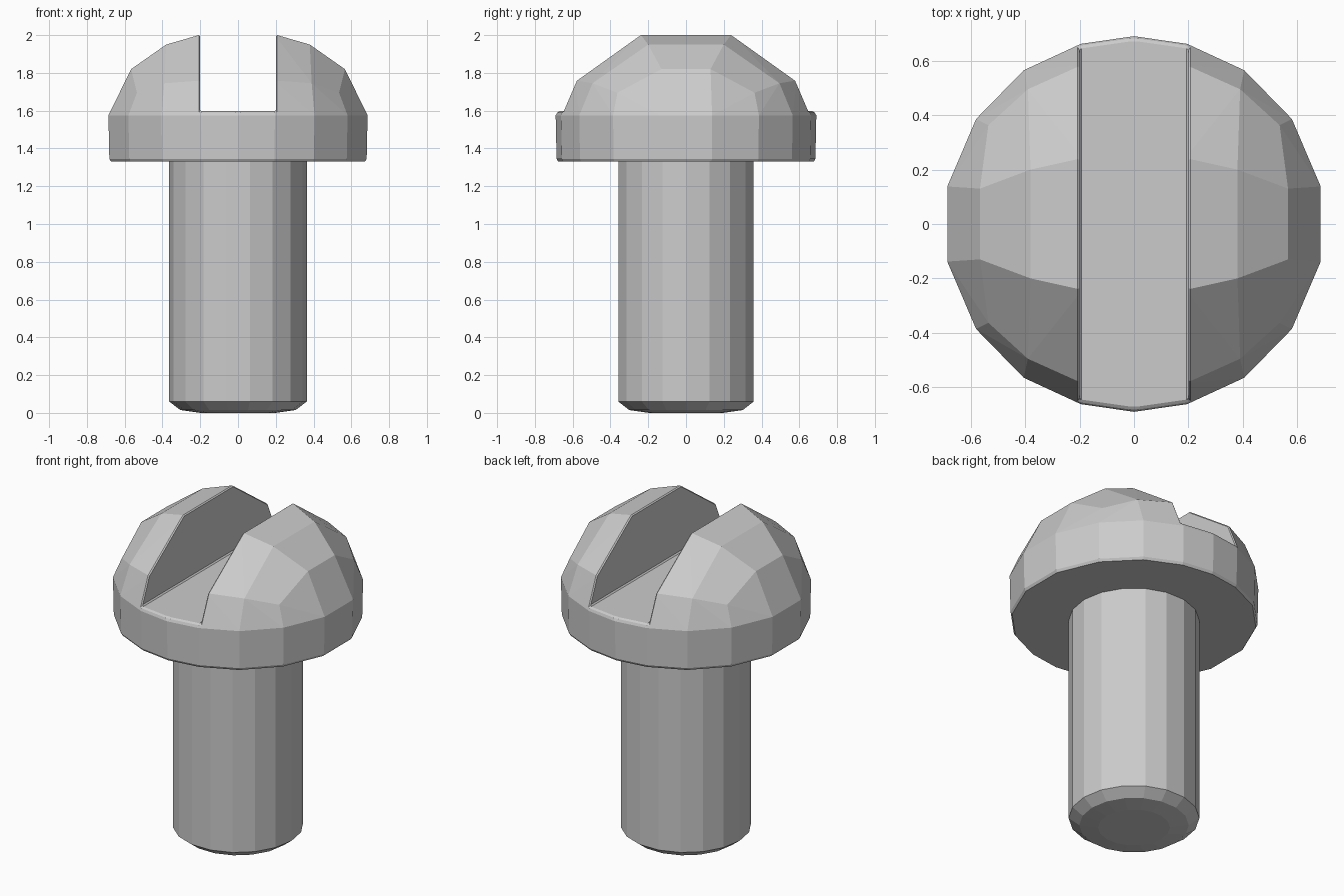
import bpy, bmesh
from math import cos, sin, tau, radians

if "Cube" in bpy.data.objects:
    bpy.data.objects.remove(bpy.data.objects["Cube"])


def finish(name, bm):
    mesh = bpy.data.meshes.new(name)
    bmesh.ops.recalc_face_normals(bm, faces=bm.faces)
    bm.to_mesh(mesh)
    bm.free()
    obj = bpy.data.objects.new(name, mesh)
    bpy.context.collection.objects.link(obj)
    return obj


def four_way(points):
    """Mirror points across x and y."""
    return {(sx * x, sy * y, z) for x, y, z in points
            for sx in (1, -1) for sy in (1, -1)}


def hull(name, points):
    bm = bmesh.new()
    for p in sorted(points):
        bm.verts.new(p)
    result = bmesh.ops.convex_hull(bm, input=bm.verts[:])
    loose = [v for v in bm.verts if not v.link_faces]
    bmesh.ops.delete(bm, geom=loose, context='VERTS')
    bmesh.ops.dissolve_limit(bm, angle_limit=radians(1),
                             verts=bm.verts[:], edges=bm.edges[:])
    return finish(name, bm)


# Shaft: 18-sided with a chamfered tip
bm = bmesh.new()
rings = []
for r, z in [(0.2, 0), (0.305, 0.015), (0.364, 0.06), (0.364, 1.35)]:
    rings.append([bm.verts.new((r * cos(i * tau / 18), r * sin(i * tau / 18), z))
                  for i in range(18)])
bm.faces.new(rings[0][::-1])
bm.faces.new(rings[-1])
for a, b in zip(rings, rings[1:]):
    for i in range(18):
        j = (i + 1) % 18
        bm.faces.new((a[i], a[j], b[j], b[i]))
finish("shaft", bm)

# Head: faceted convex dome over an 18-sided rim
outline = [(0, 0.69), (0.195, 0.662), (0.405, 0.565), (0.58, 0.386), (0.686, 0.138)]
points = [(x * s, y * s, z) for x, y in outline
          for s, z in [(0.98, 1.33), (0.993, 1.345), (1, 1.575)]]
points += [(0.19, 0.585, 1.76), (0.39, 0.495, 1.745), (0.535, 0.363, 1.695),
           (0.566, 0.13, 1.82), (0.38, 0.2, 1.95), (0.19, 0.242, 2.005)]
head = hull("head", four_way(points))

# Straight slot across the head, with narrow bevels
cutter = hull("slot_cutter", four_way([(0.2, 1, 1.597), (0.2, 1, 2.3)]))
cutter.hide_render = True
cutter.hide_set(True)
cut = head.modifiers.new("slot", 'BOOLEAN')
cut.operation = 'DIFFERENCE'
cut.solver = 'EXACT'
cut.object = cutter
bevel = head.modifiers.new("edge_bevel", 'BEVEL')
bevel.width = 0.012
bevel.segments = 1
bevel.limit_method = 'ANGLE'
bevel.angle_limit = radians(60)
